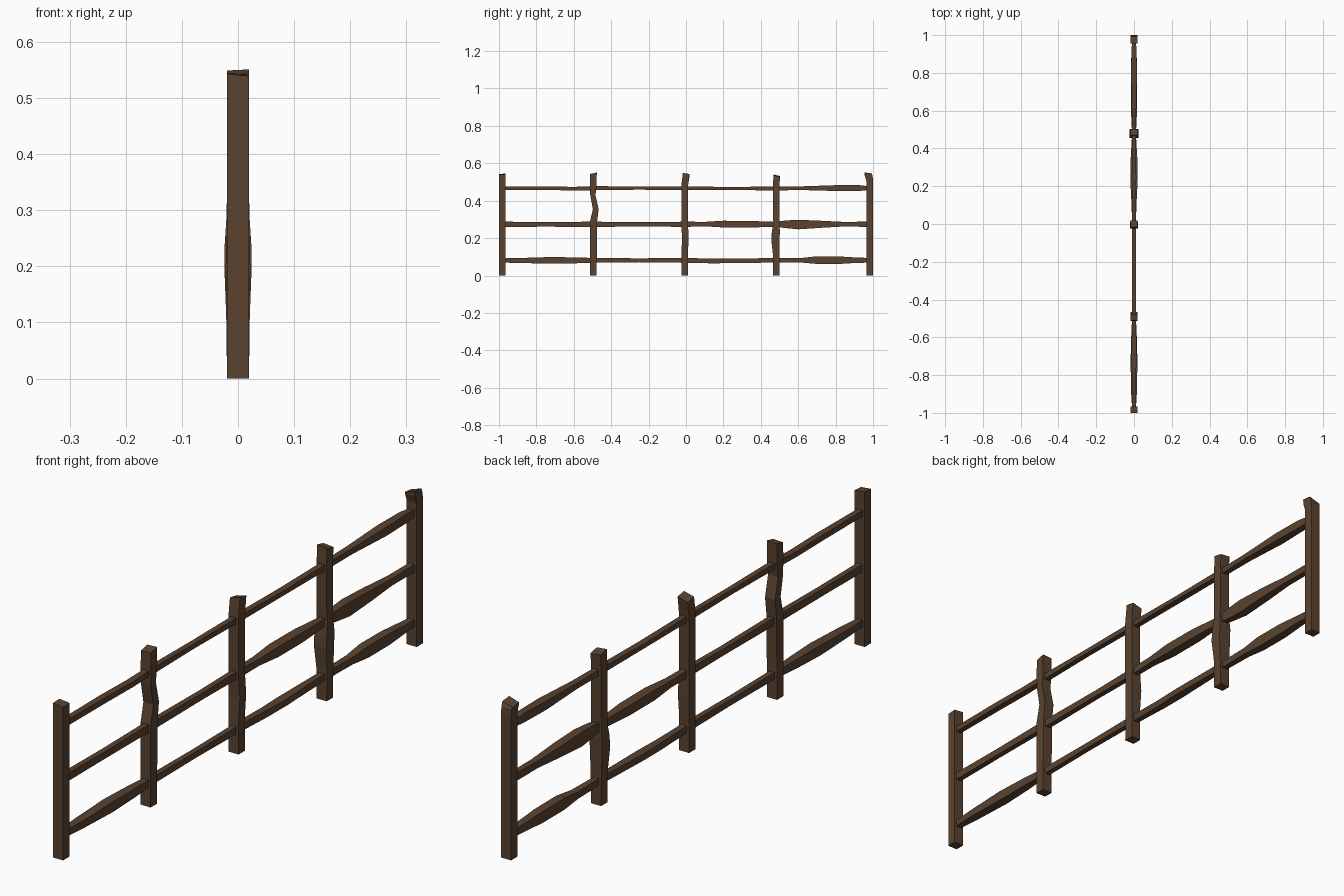
import bpy, bmesh

wood = bpy.data.materials.new("dark_wood")
wood.diffuse_color = (0.10, 0.055, 0.03, 1)


def loft(name, rings):
    """Skin a list of four-cornered rings and cap both ends."""
    bm = bmesh.new()
    rows = [[bm.verts.new(p) for p in ring] for ring in rings]
    for a, b in zip(rows, rows[1:]):
        for i in range(4):
            j = (i + 1) % 4
            bm.faces.new((a[i], a[j], b[j], b[i]))
    bm.faces.new(rows[0][::-1])
    bm.faces.new(rows[-1])
    bmesh.ops.recalc_face_normals(bm, faces=bm.faces)
    mesh = bpy.data.meshes.new(name)
    bm.to_mesh(mesh)
    bm.free()
    mesh.materials.append(wood)
    obj = bpy.data.objects.new(name, mesh)
    bpy.context.collection.objects.link(obj)


def post(name, stations, slant_x=0, slant_y=0):
    """Stations: z, y min, y max, half width in x. The top is cut at a slant."""
    rings = []
    for k, (z, y0, y1, h) in enumerate(stations):
        tip = k == len(stations) - 1
        mid = (y0 + y1) / 2
        ring = []
        for x, y in ((-h, y0), (h, y0), (h, y1), (-h, y1)):
            dz = 0
            if tip:
                dz = slant_x * (1 if x > 0 else -1) + slant_y * (1 if y > mid else -1)
            ring.append((x, y, z + dz))
        rings.append(ring)
    loft(name, rings)


def rail(name, stations):
    """Stations: y, z min, z max, half width in x."""
    loft(name, [[(-h, y, z0), (h, y, z0), (h, y, z1), (-h, y, z1)]
                for y, z0, z1, h in stations])


# Upright posts, each with its own bends and swellings
W = 0.0195
post("post_1", [(0, -1, -.965, W), (.542, -1, -.965, W)], -.002, .001)
post("post_2", [(0, -.513, -.478, W), (.29, -.513, -.475, W), (.355, -.498, -.467, W),
                (.43, -.512, -.484, W), (.48, -.513, -.478, W),
                (.546, -.512, -.477, W)], .001, .004)
post("post_3", [(0, -.025, .011, W), (.13, -.024, .011, W), (.2, -.021, .014, .022),
                (.27, -.025, .011, W), (.48, -.025, .011, W),
                (.541, -.017, .019, W)], .005, -.003)
post("post_4", [(0, .465, .5, W), (.11, .465, .5, .021), (.19, .456, .5, .024),
                (.235, .459, .502, .024), (.28, .467, .499, .021), (.33, .465, .5, W),
                (.49, .465, .5, W), (.534, .468, .503, W)], -.002, -.004)
post("post_5", [(0, .965, 1, W), (.505, .965, 1, W), (.53, .957, .998, W),
                (.543, .955, .992, W)], .006, -.002)

# Horizontal rails running through the posts
rail("top_rail", [(-.98, .456, .477, .01), (-.75, .457, .477, .012), (-.6, .455, .474, .012),
                  (-.5, .456, .478, .01), (-.25, .459, .476, .01), (0, .456, .477, .01),
                  (.25, .457, .473, .012), (.48, .455, .477, .01), (.62, .457, .477, .012),
                  (.8, .452, .483, .016), (.92, .452, .484, .013), (.98, .456, .477, .01)])
rail("middle_rail", [(-.98, .26, .288, .01), (-.75, .261, .286, .01), (-.5, .26, .288, .01),
                     (-.2, .262, .285, .01), (0, .26, .288, .01), (.1, .263, .287, .013),
                     (.2, .257, .293, .018), (.34, .257, .292, .018), (.48, .26, .287, .01),
                     (.53, .254, .294, .013), (.6, .247, .298, .016), (.72, .255, .293, .016),
                     (.84, .262, .287, .012), (.98, .26, .288, .01)])
rail("bottom_rail", [(-.98, .069, .092, .01), (-.88, .067, .094, .016),
                     (-.72, .063, .099, .018), (-.6, .065, .097, .015), (-.49, .069, .094, .01),
                     (-.25, .071, .092, .01), (0, .068, .094, .01), (.15, .065, .09, .013),
                     (.25, .067, .09, .016), (.48, .069, .094, .01), (.62, .069, .094, .013),
                     (.7, .062, .103, .016), (.82, .062, .102, .016), (.9, .067, .097, .014),
                     (.98, .069, .094, .01)])
